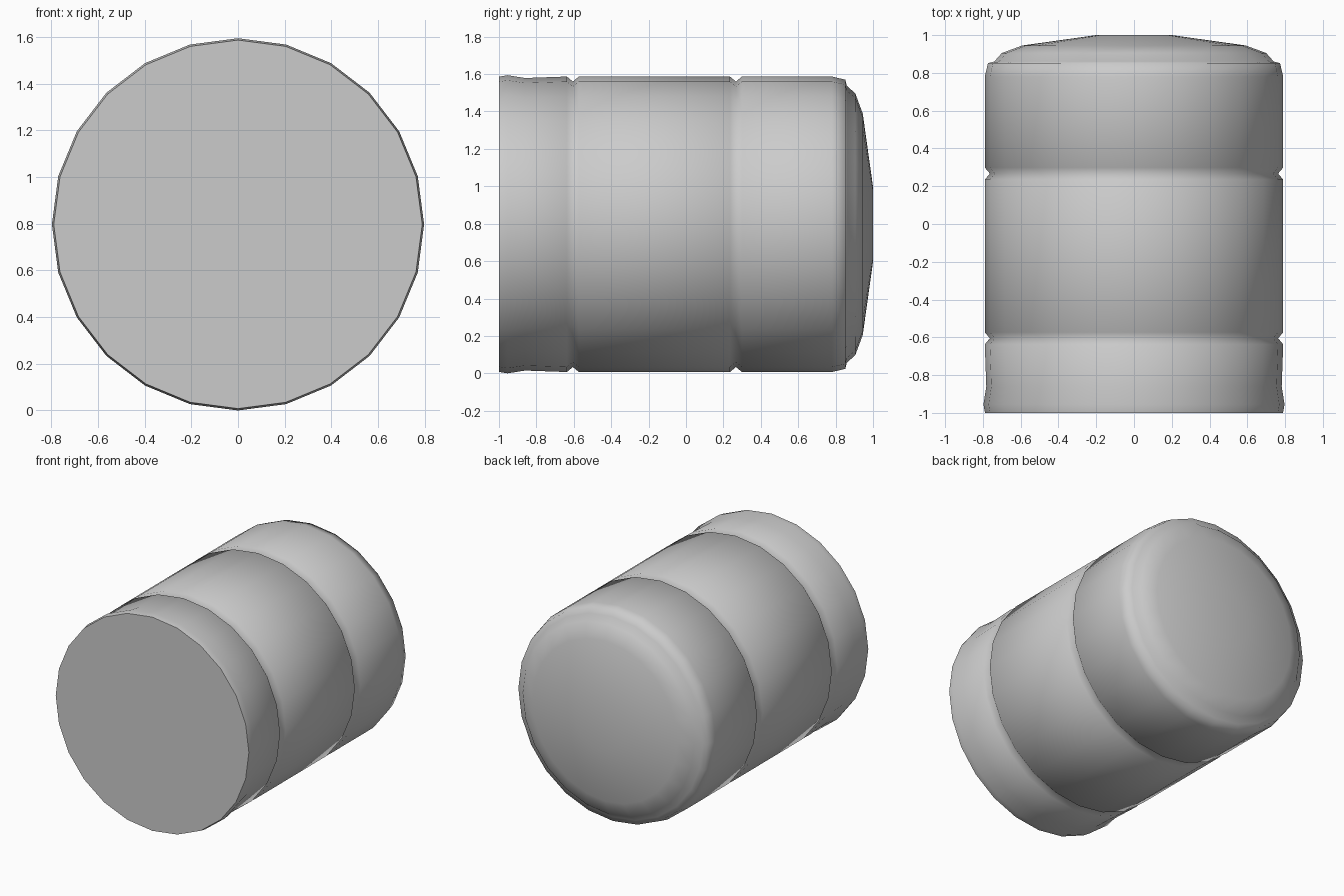
import bpy, bmesh, math
from mathutils import Matrix, Vector

cube = bpy.data.objects.get("Cube")
if cube:
    bpy.data.objects.remove(cube, do_unlink=True)

SIDES = 24
RADIUS = 0.797

grey = bpy.data.materials.new("plain_grey")
grey.use_nodes = True
colour = (0.6, 0.6, 0.6, 1)
grey.diffuse_color = colour
grey.node_tree.nodes["Principled BSDF"].inputs["Base Color"].default_value = colour


def groove(y):
    """V-shaped groove around the barrel, centred at y."""
    return [(y - 0.032, 0.79), (y, 0.763), (y + 0.032, 0.79)]


# Barrel outline as (y, radius), from the flat front to the domed back
front_lip = [(-1, 0.789), (-0.955, RADIUS), (-0.86, 0.782)]
back_shoulder = [(0.78, 0.79), (0.852, 0.773), (0.86, 0.74)]
dome = [(0.905, 0.70), (0.945, 0.592), (1, 0.2)]
outline = front_lip + groove(-0.605) + groove(0.267) + back_shoulder + dome

# Rings of vertices, bridged into a closed lathed body
bm = bmesh.new()
rings = []
for y, r in outline:
    ring = []
    for i in range(SIDES):
        a = math.tau * i / SIDES
        ring.append(bm.verts.new((r * math.sin(a), y, RADIUS + r * math.cos(a))))
    rings.append(ring)
for a, b in zip(rings, rings[1:]):
    for i in range(SIDES):
        j = (i + 1) % SIDES
        bm.faces.new((a[i], a[j], b[j], b[i]))
front = bm.faces.new(rings[0])
bm.faces.new(rings[-1])
bmesh.ops.recalc_face_normals(bm, faces=bm.faces)

# Smooth body with a crisp front rim
for f in bm.faces:
    f.smooth = True
front.smooth = False
for e in front.edges:
    e.smooth = False

mesh = bpy.data.meshes.new("barrel_body")
bm.to_mesh(mesh)
bm.free()
mesh.materials.append(grey)
body = bpy.data.objects.new("barrel_body", mesh)
bpy.context.collection.objects.link(body)
